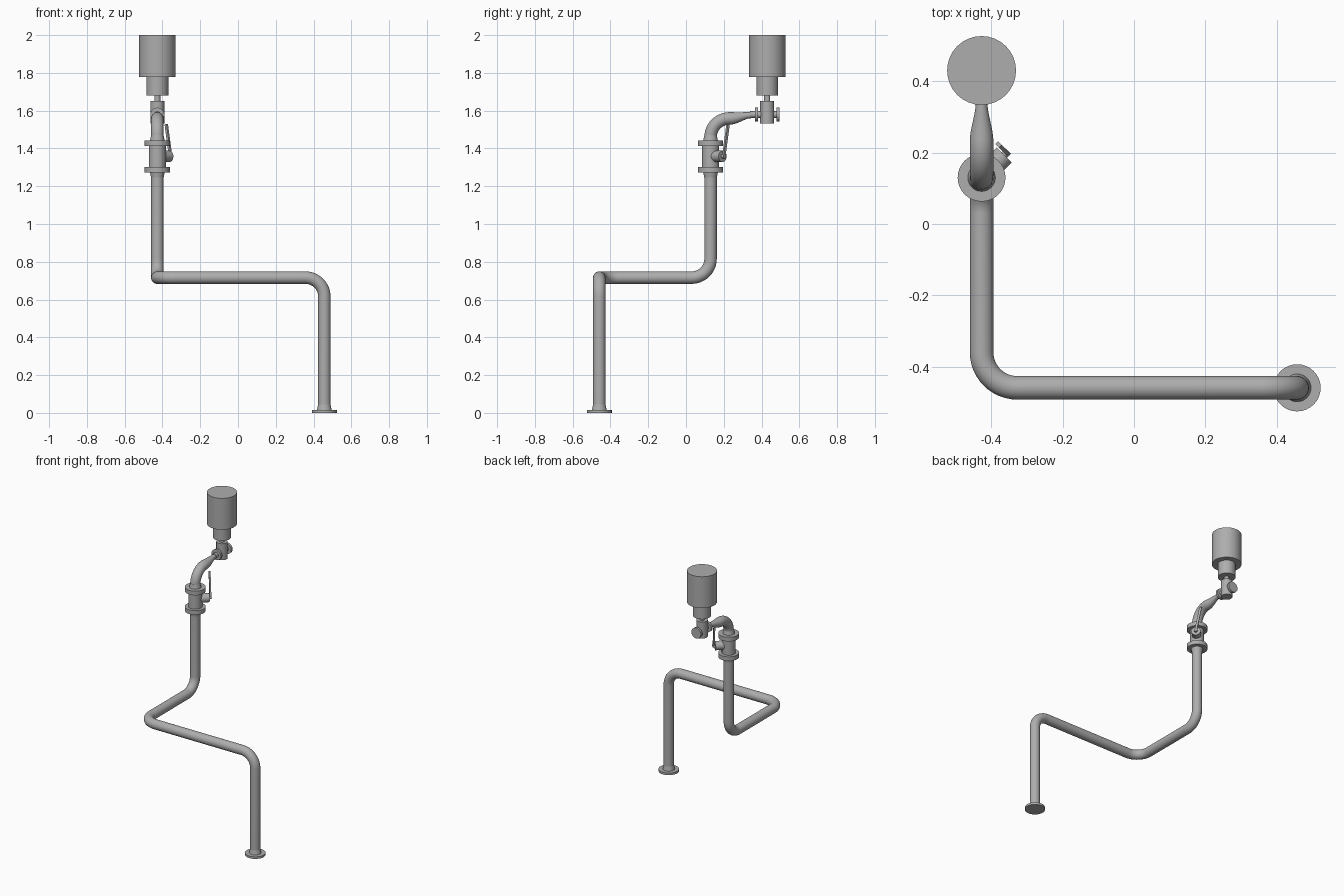
import bpy, bmesh, math
from mathutils import Vector, Matrix

cube = bpy.data.objects.get("Cube")
if cube:
    bpy.data.objects.remove(cube)

GREY = bpy.data.materials.new("pipe grey")
GREY.use_nodes = True
colour = (0.42, 0.42, 0.42, 1)
GREY.diffuse_color = colour
GREY.node_tree.nodes["Principled BSDF"].inputs["Base Color"].default_value = colour

UP = Vector((0, 0, 1))
BACK = Vector((0, 1, 0))
SIDES = 32


def finish(name, bm):
    bmesh.ops.recalc_face_normals(bm, faces=bm.faces)
    mesh = bpy.data.meshes.new(name)
    bm.to_mesh(mesh)
    bm.free()
    mesh.materials.append(GREY)
    ob = bpy.data.objects.new(name, mesh)
    bpy.context.collection.objects.link(ob)
    bpy.ops.object.select_all(action='DESELECT')
    ob.select_set(True)
    bpy.context.view_layer.objects.active = ob
    bpy.ops.object.shade_smooth_by_angle(angle=math.radians(35))
    return ob


def sweep(name, points, radii):
    """Round tube through the points, with one radius for each point."""
    bm = bmesh.new()
    rings = []
    tangent = (points[1] - points[0]).normalized()
    side = tangent.orthogonal().normalized()
    for i, p in enumerate(points):
        ahead = points[min(i + 1, len(points) - 1)] - points[max(i - 1, 0)]
        new = ahead.normalized()
        side = tangent.rotation_difference(new) @ side
        tangent = new
        other = tangent.cross(side)
        ring = []
        for k in range(SIDES):
            a = 2 * math.pi * k / SIDES
            ring.append(bm.verts.new(p + radii[i] * (side * math.cos(a) + other * math.sin(a))))
        rings.append(ring)
    for a, b in zip(rings, rings[1:]):
        for k in range(SIDES):
            n = (k + 1) % SIDES
            bm.faces.new((a[k], a[n], b[n], b[k]))
    bm.faces.new(rings[0])
    bm.faces.new(rings[-1])
    return finish(name, bm)


def rounded(corners, bend, steps=12):
    """Path through the corners with each right-angle corner turned into an arc."""
    path = [corners[0]]
    for a, b, c in zip(corners, corners[1:], corners[2:]):
        u, v = (a - b).normalized(), (c - b).normalized()
        centre = b + bend * (u + v)
        for s in range(steps + 1):
            t = math.pi / 2 * s / steps
            path.append(centre - bend * (v * math.cos(t) + u * math.sin(t)))
    if (corners[-1] - path[-1]).length > 0.001:
        path.append(corners[-1])
    return path


def cylinder(name, origin, axis, start, end, r1, r2=None):
    """Cylinder or cone along an axis, between two distances from the origin."""
    bm = bmesh.new()
    place = (Matrix.Translation(origin + axis * (start + end) / 2)
             @ axis.to_track_quat('Z', 'Y').to_matrix().to_4x4())
    bmesh.ops.create_cone(bm, cap_ends=True, segments=SIDES, radius1=r1,
                          radius2=r1 if r2 is None else r2,
                          depth=end - start, matrix=place)
    return finish(name, bm)


PIPE, BEND = 0.033, 0.1
foot = Vector((0.457, -0.459, 0))
riser = Vector((-0.427, 0.13, 0))
RUN = 0.716

# Main pipe run
corners = [foot + UP * 0.01, foot + UP * RUN,
           Vector((riser.x, foot.y, RUN)), riser + UP * RUN, riser + UP * 1.28]
path = rounded(corners, BEND)
sweep("main_pipe", path, [PIPE] * len(path))

# Foot flange
cylinder("foot_flange", foot, UP, 0, 0.015, 0.066)
cylinder("foot_neck", foot, UP, 0.015, 0.045, 0.039, PIPE)

# Hand valve between two flanges
cylinder("valve_lower_neck", riser, UP, 1.245, 1.275, PIPE, 0.039)
cylinder("valve_lower_flange", riser, UP, 1.273, 1.303, 0.067)
cylinder("valve_body", riser, UP, 1.29, 1.425, 0.045)
cylinder("valve_upper_flange", riser, UP, 1.412, 1.442, 0.067)
cylinder("valve_upper_neck", riser, UP, 1.44, 1.47, 0.039, PIPE)

# Valve bonnet and lever
out = Vector((1, 1, 0)).normalized()
across = Vector((-1, 1, 0)).normalized()
hub = riser + UP * 1.358
cylinder("valve_bonnet", hub, out, 0.02, 0.09, 0.03)
cylinder("lever_hub", hub, out, 0.09, 0.106, 0.011)
lean = (UP + across * 0.19).normalized()
bm = bmesh.new()
frame = Matrix((out, lean.cross(out), lean)).transposed().to_4x4()
centre = hub + out * 0.099 + lean * 0.085
bmesh.ops.create_cube(bm, size=1, matrix=Matrix.Translation(centre) @ frame
                      @ Matrix.Diagonal((0.011, 0.015, 0.178, 1)))
finish("valve_lever", bm)

# Upper elbow running into a flat-topped reducer
TOP, SMALL = 1.592, 0.016
elbow_z = TOP - PIPE
path = rounded([riser + UP * 1.43, riser + UP * elbow_z,
                riser + UP * elbow_z + BACK * BEND], BEND)
radii = [PIPE] * len(path)
for s in range(1, 13):
    t = s / 12
    r = PIPE + (SMALL - PIPE) * t * t * (3 - 2 * t)
    path.append(riser + BACK * (BEND + 0.115 * t) + UP * (TOP - r))
    radii.append(r)
sweep("elbow_reducer", path, radii)

# Control valve with a flange on each side
control = Vector((riser.x, 0.43, 0))
port = control + UP * (TOP - SMALL + 0.003)
cylinder("control_valve_body", control, UP, 1.533, 1.65, 0.037)
cylinder("control_valve_port", port, BACK, -0.09, 0.06, 0.018)
for name, sign in (("inlet_flange", -1), ("outlet_flange", 1)):
    cylinder(name, port, BACK * sign, 0.049, 0.066, 0.037)

# Actuator on top
cylinder("actuator_stem", control, UP, 1.64, 1.69, 0.016)
cylinder("actuator_neck", control, UP, 1.68, 1.785, 0.058)
cylinder("actuator_drum", control, UP, 1.777, 2.0, 0.0965)
